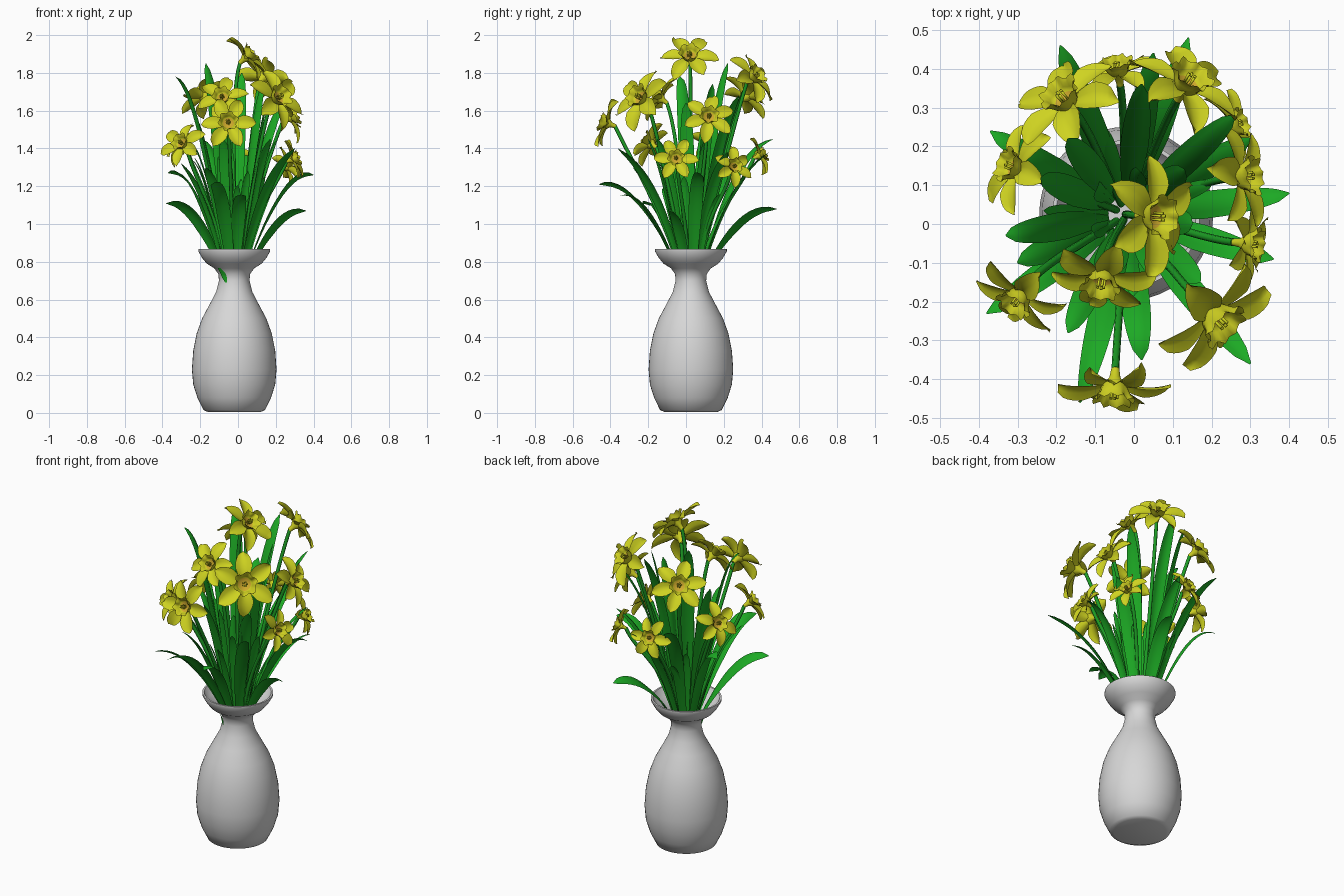
import bpy, bmesh, math, random
from mathutils import Vector, Matrix

random.seed(4)
cube = bpy.data.objects.get("Cube")
if cube:
    bpy.data.objects.remove(cube)


def material(name, r, g, b):
    m = bpy.data.materials.new(name)
    m.use_nodes = True
    m.diffuse_color = (r, g, b, 1)
    m.node_tree.nodes["Principled BSDF"].inputs["Base Color"].default_value = (r, g, b, 1)
    return m


CERAMIC = material("white ceramic", 0.68, 0.68, 0.68)
LEAF = material("leaf green", 0.012, 0.4, 0.018)
STEM = material("stem green", 0.012, 0.34, 0.018)
PETAL = material("petal yellow", 0.62, 0.65, 0.015)
CUP = material("cup yellow", 0.61, 0.62, 0.015)
THROAT = material("throat gold", 0.62, 0.4, 0.025)
AXIS = Vector((-0.02, 0.026, 0))


def finish(bm, name, mats):
    me = bpy.data.meshes.new(name)
    bm.to_mesh(me)
    bm.free()
    ob = bpy.data.objects.new(name, me)
    bpy.context.collection.objects.link(ob)
    for m in mats:
        me.materials.append(m)
    for p in me.polygons:
        p.use_smooth = True
    return ob


def skin(bm, rows, mat=0, closed=False):
    """Join rows of points with quads."""
    grid = [[bm.verts.new(p) for p in row] for row in rows]
    n = len(grid[0])
    for a, b in zip(grid, grid[1:]):
        for i in range(n if closed else n - 1):
            j = (i + 1) % n
            bm.faces.new((a[i], a[j], b[j], b[i])).material_index = mat
    return grid


def ring(radius, z, count, ruffle=0):
    out = []
    for i in range(count):
        a = math.tau * i / count
        r = radius * (1 + ruffle * math.sin(6 * a))
        out.append(Vector((r * math.cos(a), r * math.sin(a), z + ruffle * 0.3 * math.cos(9 * a))))
    return out


def bezier(p, t):
    u = 1 - t
    return p[0] * u**3 + p[1] * 3 * u * u * t + p[2] * 3 * u * t * t + p[3] * t**3


# Vase: turned profile with an open mouth
PROFILE = [(0.14, 0.005), (0.163, 0.015), (0.195, 0.08), (0.217, 0.15), (0.224, 0.23), (0.217, 0.33),
           (0.199, 0.42), (0.17, 0.5), (0.13, 0.575), (0.096, 0.64), (0.081, 0.7), (0.084, 0.735),
           (0.105, 0.765), (0.145, 0.79), (0.17, 0.82), (0.19, 0.855), (0.19, 0.867), (0.18, 0.867),
           (0.155, 0.825), (0.1, 0.79), (0.072, 0.75), (0.067, 0.68)]
bm = bmesh.new()
rows = skin(bm, [ring(r, z, 48) for r, z in PROFILE], closed=True)
bm.faces.new(list(reversed(rows[0])))
bm.faces.new(rows[-1])
vase = finish(bm, "vase", [CERAMIC])
vase.location = AXIS
bpy.ops.object.select_all(action="DESELECT")
vase.select_set(True)
bpy.context.view_layer.objects.active = vase
bpy.ops.object.shade_smooth_by_angle(angle=math.radians(50))


# Leaves: creased straps arching out to a tip
def leaf(tip, width, droop, twist, name):
    tip = Vector(tip)
    out = tip - AXIS
    out.z = 0
    direction = out.normalized()
    across = Vector((-direction.y, direction.x, 0))
    base = AXIS + direction * 0.045 + Vector((0, 0, 0.7))
    rise = tip.z - base.z
    path = [base, base + out * 0.17 + Vector((0, 0, rise * 0.38)),
            base + out * (0.43 + 0.1 * droop) + Vector((0, 0, rise * (0.8 + droop * 0.43))), tip]
    rows = []
    for i in range(17):
        t = i / 16
        c = bezier(path, t)
        tangent = (bezier(path, min(t + 0.02, 1)) - bezier(path, max(t - 0.02, 0))).normalized()
        side = Matrix.Rotation(twist * t, 3, tangent) @ across
        normal = side.cross(tangent)
        w = width * (0.45 + 0.55 * min(1, t / 0.5)) * math.sqrt(max(0.004, 1 - max(0, (t - 0.6) / 0.4) ** 2))
        rows.append([c + side * w * k + normal * w * 0.25 * abs(k) for k in (-1, -0.5, 0, 0.5, 1)])
    bm = bmesh.new()
    skin(bm, rows)
    finish(bm, name, [LEAF])


# Arching leaves carry their own twist
ARCHING = [(-0.14, -0.46, 1.21, 0.6), (-0.38, -0.23, 1.11, 0.6), (-0.37, 0.24, 1.27, 0.6),
           (0.14, 0.48, 1.08, -0.6), (0.4, 0.08, 1.26, -0.6), (0.36, -0.09, 1.07, -0.6),
           (0.02, -0.35, 1.15, 0)]
BOWED = [(-0.33, -0.03, 1.78), (-0.19, 0.46, 1.45)]
UPRIGHT = [(0.3, -0.36, 1.4), (0.26, 0.28, 1.68), (-0.17, 0.22, 1.85), (0.02, 0.36, 1.8),
           (0.15, 0.0, 1.64), (0.13, 0.14, 1.74), (-0.08, -0.2, 1.45), (0.17, -0.15, 1.45),
           (-0.24, 0.12, 1.6), (0.05, 0.44, 1.38), (0.3, 0.22, 1.38), (-0.3, -0.1, 1.32),
           (-0.17, -0.28, 1.3)]
for i, (x, y, z, twist) in enumerate(ARCHING):
    leaf((x, y, z), 0.037, 0.75, twist, f"arching_leaf_{i + 1}")
for i, tip in enumerate(BOWED):
    leaf(tip, 0.036, 0.4, 0.2, f"bowed_leaf_{i + 1}")
for i, tip in enumerate(UPRIGHT):
    leaf(tip, 0.036, 0.15, 0, f"upright_leaf_{i + 1}")
for i in range(18):
    a = i * 2.4
    r = random.uniform(0.09, 0.25)
    leaf((AXIS.x + r * math.cos(a), AXIS.y + r * math.sin(a), random.uniform(1.12, 1.5)),
         random.uniform(0.016, 0.028), 0.2, random.uniform(-0.6, 0.6), f"inner_leaf_{i + 1}")

# Stray leaf tip lying on the outside of the neck
bm = bmesh.new()
skin(bm, [[AXIS + Vector((r * math.cos(a + k), r * math.sin(a + k), z)) for k in (-w, w)]
          for r, z, a, w in ((0.113, 0.768, 3.9, 0.08), (0.094, 0.74, 4.0, 0.18),
                             (0.089, 0.715, 4.1, 0.18), (0.088, 0.69, 4.2, 0.06))])
finish(bm, "stray_leaf_tip", [LEAF])


# Flowers: six petals around a ruffled cup, unit petal length
def petal_rows(angle, layer):
    bend = random.uniform(-0.15, 0.1)
    skew = random.uniform(-0.08, 0.08)
    turn = Matrix.Rotation(angle, 3, "Z")
    rows = []
    for i in range(11):
        t = i / 10
        w = 0.265 * (0.35 + 0.65 * min(1, t / 0.5) ** 0.8) * math.sqrt(max(0.006, 1 - max(0, (t - 0.45) / 0.55) ** 2))
        z = layer + 0.35 * t * (1 - t) + bend * t * t
        rows.append([turn @ Vector((0.08 + 0.92 * t, w * k + skew * t * t,
                                    z + 0.3 * w * k * k - 0.04 * (1 - abs(k)) + skew * k * t))
                     for k in (-1, -0.5, 0, 0.5, 1)])
    return rows


def flower(centre, facing, size, spin, name):
    facing = Vector(facing).normalized()
    centre = Vector(centre)
    bm = bmesh.new()
    for i in range(6):
        skin(bm, petal_rows(i * math.pi / 3 + math.radians(spin), 0.03 * (i % 2)), 0)
    # tube and outside of the cup, then its inside and throat
    rim = ring(0.35, 0.33, 36, 0.12)
    skin(bm, [ring(0.07, -0.28, 36), ring(0.1, -0.1, 36), ring(0.22, 0.05, 36), ring(0.27, 0.18, 36, 0.03),
              ring(0.3, 0.27, 36, 0.08), rim], 1, True)
    inner = skin(bm, [rim, ring(0.28, 0.27, 36, 0.08), ring(0.24, 0.18, 36, 0.03),
                      ring(0.2, 0.1, 36)], 1, True)
    bm.faces.new(inner[-1]).material_index = 2
    # stamens
    for i in range(5):
        a = i * math.tau / 5
        bmesh.ops.create_cone(bm, segments=6, radius1=0.018, radius2=0.03, depth=0.2, cap_ends=True,
                              matrix=Matrix.Translation((0.06 * math.cos(a), 0.06 * math.sin(a), 0.19)))
    ob = finish(bm, f"flower_{name}", [PETAL, CUP, THROAT])
    ob.matrix_world = (Matrix.Translation(centre) @ facing.to_track_quat("Z", "Y").to_matrix().to_4x4()
                       @ Matrix.Scale(size, 4))
    # stem with a nodding neck
    end = centre - facing * size * 0.25
    out = end - AXIS
    out.z = 0
    base = AXIS + out * 0.1 + Vector((0, 0, 0.7))
    path = [base, base + out * 0.3 + Vector((0, 0, 0.4)), end - facing * 0.08 - Vector((0, 0, 0.14)), end]
    curve = bpy.data.curves.new(f"stem_{name}", "CURVE")
    curve.dimensions = "3D"
    curve.bevel_depth = 0.01
    curve.bevel_resolution = 2
    curve.use_fill_caps = True
    spline = curve.splines.new("POLY")
    spline.points.add(16)
    for i, point in enumerate(spline.points):
        point.co = (*bezier(path, i / 16), 1)
    curve.materials.append(STEM)
    bpy.context.collection.objects.link(bpy.data.objects.new(f"stem_{name}", curve))


FLOWERS = [
    ("crown", (0.04, 0.02, 1.88), (0.7, -0.05, 0.62), 0.155, 0),
    ("back_left", (0.13, 0.35, 1.77), (0.4, 0.65, 0.5), 0.155, 5),
    ("back_low", (-0.04, 0.385, 1.36), (-0.15, 0.9, 0.4), 0.115, 0),
    ("back_right", (-0.17, 0.31, 1.67), (-0.5, 0.6, 0.55), 0.15, 10),
    ("right_low", (-0.3, 0.14, 1.42), (-0.75, 0.35, 0.45), 0.125, 30),
    ("front_right", (-0.29, -0.18, 1.42), (-0.5, -0.7, 0.42), 0.13, 30),
    ("front_high", (-0.08, -0.13, 1.66), (-0.15, -0.75, 0.5), 0.14, 20),
    ("front", (-0.05, -0.41, 1.53), (-0.05, -0.93, 0.32), 0.145, 0),
    ("front_left", (0.2, -0.23, 1.66), (0.62, -0.62, 0.42), 0.175, 30),
    ("left_low", (0.285, -0.05, 1.34), (0.9, -0.1, 0.35), 0.12, 0),
    ("left", (0.27, 0.12, 1.56), (0.87, 0.1, 0.4), 0.14, 20),
    ("back_left_low", (0.25, 0.25, 1.3), (0.85, 0.35, 0.3), 0.11, 30),
]
for name, centre, facing, size, spin in FLOWERS:
    flower(centre, facing, size, spin, name)
